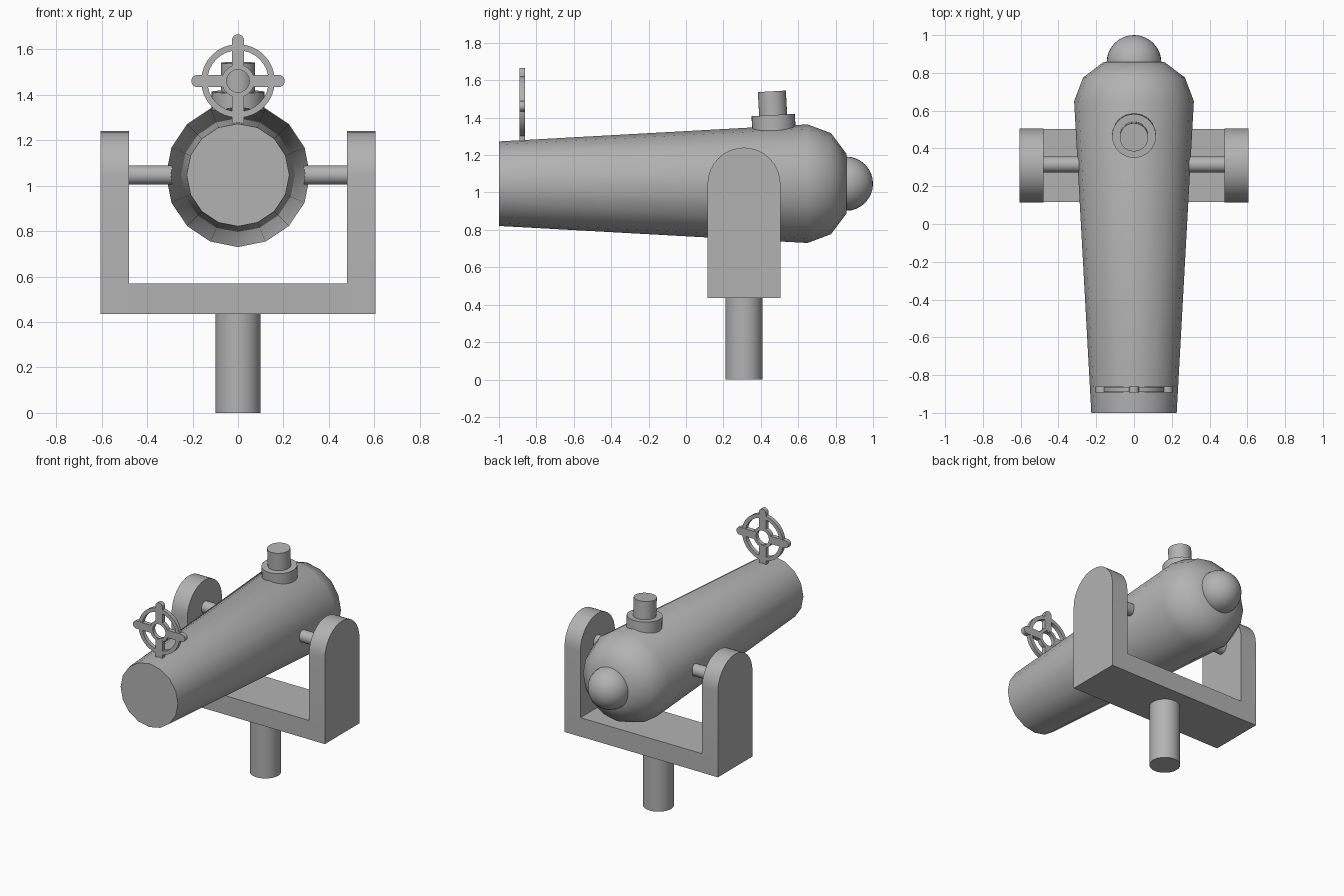
import bpy, bmesh, math
from mathutils import Matrix, Vector

cube = bpy.data.objects.get("Cube")
if cube:
    bpy.data.objects.remove(cube, do_unlink=True)

metal = bpy.data.materials.new("grey_metal")
metal.use_nodes = True
GREY = (0.45, 0.45, 0.45, 1)
metal.diffuse_color = GREY
metal.node_tree.nodes["Principled BSDF"].inputs["Base Color"].default_value = GREY

AXIS_Z = 1.047      # height of the barrel axis
PIVOT_Y = 0.31      # trunnion position along the barrel
TO_Y = Matrix.Rotation(-math.pi / 2, 4, 'X')   # local z -> +y
TO_X = Matrix.Rotation(math.pi / 2, 4, 'Y')    # local z -> +x


def finish(name, bm, matrix, smooth=None):
    bm.transform(matrix)
    bmesh.ops.recalc_face_normals(bm, faces=bm.faces)
    mesh = bpy.data.meshes.new(name)
    bm.to_mesh(mesh)
    bm.free()
    mesh.materials.append(metal)
    obj = bpy.data.objects.new(name, mesh)
    bpy.context.collection.objects.link(obj)
    if smooth:
        bpy.ops.object.select_all(action='DESELECT')
        obj.select_set(True)
        bpy.context.view_layer.objects.active = obj
        bpy.ops.object.shade_smooth_by_angle(angle=math.radians(smooth))
    return obj


def lathe(name, profile, matrix, sides=32, smooth=40):
    """Revolve (radius, height) points round local z."""
    bm = bmesh.new()
    verts = [bm.verts.new((r, 0, h)) for r, h in profile]
    edges = [bm.edges.new(pair) for pair in zip(verts, verts[1:])]
    bmesh.ops.spin(bm, geom=verts + edges, axis=(0, 0, 1), cent=(0, 0, 0),
                   angle=2 * math.pi, steps=sides, use_merge=True)
    bmesh.ops.remove_doubles(bm, verts=bm.verts, dist=0.0002)
    return finish(name, bm, matrix, smooth)


def cylinder(name, radius, low, high, matrix, sides=32):
    return lathe(name, [(0, low), (radius, low), (radius, high), (0, high)], matrix, sides)


def ring(name, inner, outer, half, matrix):
    return lathe(name, [(inner, -half), (outer, -half), (outer, half),
                        (inner, half), (inner, -half)], matrix)


def round_plate(name, width, base, centre, depth, matrix, steps=16):
    """Plate in local xy with a square base and a rounded tip, extruded along z."""
    r = width / 2
    outline = [(-r, base), (r, base)]
    outline += [(r * math.cos(math.pi * i / steps), centre + r * math.sin(math.pi * i / steps))
                for i in range(steps + 1)]
    bm = bmesh.new()
    face = bm.faces.new([bm.verts.new((x, y, -depth / 2)) for x, y in outline])
    new = bmesh.ops.extrude_face_region(bm, geom=[face])["geom"]
    bmesh.ops.translate(bm, vec=(0, 0, depth),
                        verts=[v for v in new if isinstance(v, bmesh.types.BMVert)])
    return finish(name, bm, matrix, 30)


def box(name, size, centre):
    bm = bmesh.new()
    bmesh.ops.create_cube(bm, size=1)
    bmesh.ops.scale(bm, vec=size, verts=bm.verts)
    return finish(name, bm, Matrix.Translation(centre))


# Barrel with rounded breech, and the ball at its rear
barrel_axis = Matrix.Translation((0, 0, AXIS_Z)) @ TO_Y
lathe("barrel", [(0, -1), (0.226, -1), (0.317, 0.65), (0.27, 0.775),
                 (0.16, 0.858), (0, 0.858)], barrel_axis, sides=16, smooth=50)
bm = bmesh.new()
bmesh.ops.create_uvsphere(bm, u_segments=32, v_segments=16, radius=0.145)
finish("breech_ball", bm, Matrix.Translation((0, 0.855, 0)) @ barrel_axis, 40)

# Stand: post, cross beam, two rounded arms and trunnions
cylinder("post", 0.1, 0, 0.45, Matrix.Translation((0, PIVOT_Y, 0)))
box("cross_beam", (0.97, 0.388, 0.135), (0, PIVOT_Y, 0.5025))
upright = Matrix.Rotation(math.pi / 2, 4, 'Z') @ Matrix.Rotation(math.pi / 2, 4, 'X')
for side, label in ((1, "left"), (-1, "right")):
    round_plate(label + "_arm", 0.39, 0.435, 1.045, 0.125,
                Matrix.Translation((side * 0.5425, PIVOT_Y, 0)) @ upright)
    cylinder(label + "_trunnion", 0.042, 0.2, 0.5,
             Matrix.Translation((0, 0.315, AXIS_Z)) @ Matrix.Scale(side, 4, (1, 0, 0)) @ TO_X)

# Breech cap, square to the sloping barrel top
cap = Matrix.Translation((0, 0.466, 1.414)) @ Matrix.Rotation(math.radians(3.2), 4, 'X')
cylinder("cap_collar", 0.116, -0.12, 0, cap)
cylinder("cap_pin", 0.075, -0.02, 0.127, cap)

# Ring sight with four rounded spokes
sight = Matrix.Translation((0, -0.876, 1.461)) @ Matrix.Rotation(math.pi / 2, 4, 'X')
ring("sight_rim", 0.135, 0.162, 0.014, sight)
ring("sight_hub", 0.05, 0.072, 0.014, sight)
for i in range(4):
    round_plate("sight_spoke_%d" % (i + 1), 0.054, 0.056, 0.178, 0.031,
                sight @ Matrix.Rotation(i * math.pi / 2, 4, 'Z'), steps=10)
